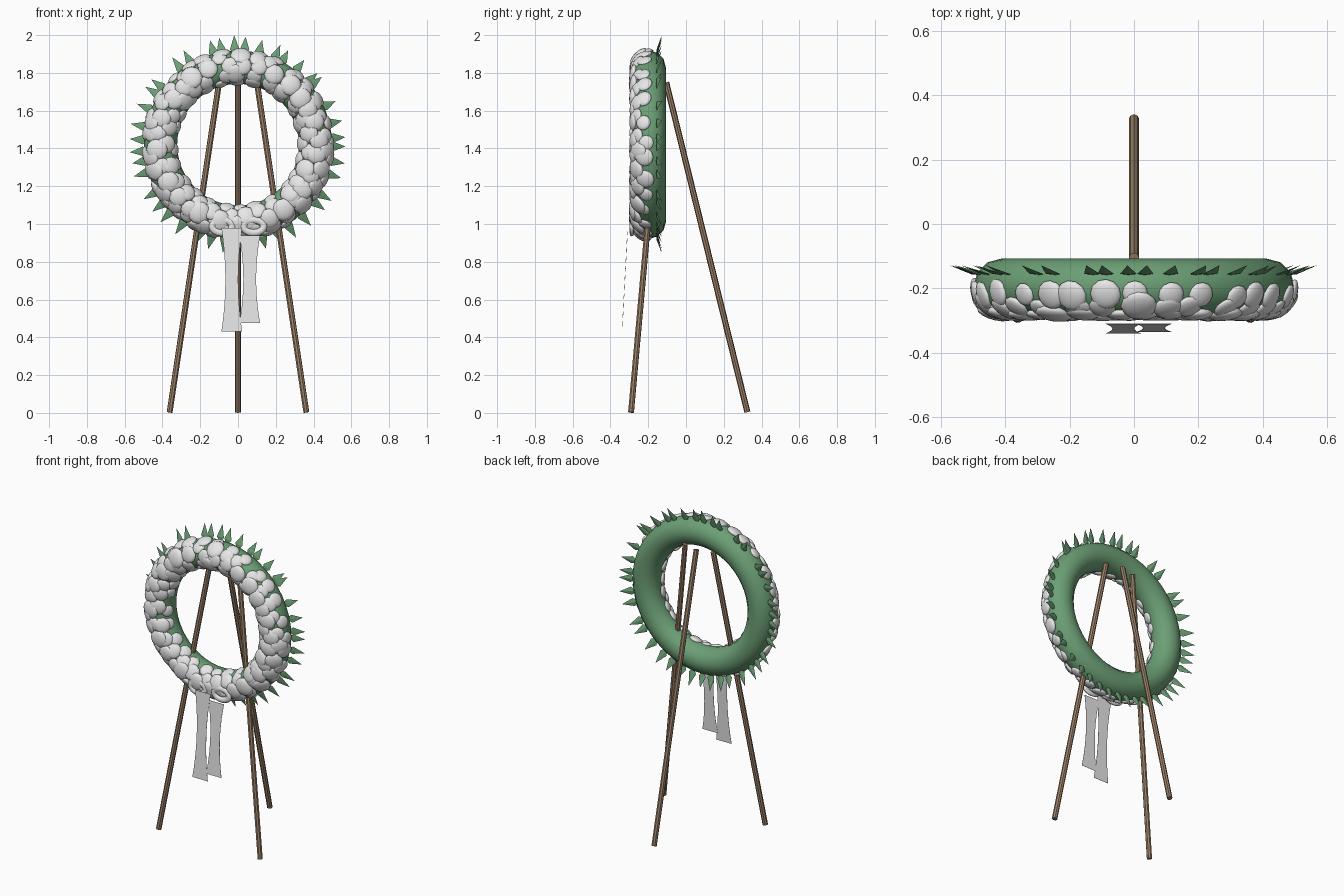
import bpy, bmesh, math, random
from mathutils import Vector, Matrix

if "Cube" in bpy.data.objects:
    bpy.data.objects.remove(bpy.data.objects["Cube"])

random.seed(7)
CZ, CY, R, T = 1.42, -0.195, 0.41, 0.088   # ring centre, ring radius, tube radius


def material(name, rgb):
    m = bpy.data.materials.new(name)
    m.diffuse_color = (*rgb, 1)
    m.use_nodes = True
    m.node_tree.nodes["Principled BSDF"].inputs["Base Color"].default_value = m.diffuse_color
    return m


GREEN = material("moss green", (0.15, 0.35, 0.18))
GREY = material("petal grey", (0.8, 0.8, 0.8))
WOOD = material("stand wood", (0.33, 0.22, 0.14))


def finish(bm, name, mat, smooth=False):
    bmesh.ops.recalc_face_normals(bm, faces=bm.faces)
    for f in bm.faces:
        f.smooth = smooth
    me = bpy.data.meshes.new(name)
    bm.to_mesh(me)
    bm.free()
    me.materials.append(mat)
    ob = bpy.data.objects.new(name, me)
    bpy.context.collection.objects.link(ob)
    return ob


def ring(name, mat, centre, rx, rz, ty, tr, nu, nv):
    """Upright torus facing -y; ty is tube depth, tr is tube radius in the ring plane."""
    bm = bmesh.new()
    rows = []
    for i in range(nu):
        a = 2 * math.pi * i / nu
        row = []
        for j in range(nv):
            b = 2 * math.pi * j / nv
            d = tr * math.cos(b)
            row.append(bm.verts.new((centre[0] + (rx + d) * math.cos(a),
                                     centre[1] + ty * math.sin(b),
                                     centre[2] + (rz + d) * math.sin(a))))
        rows.append(row)
    for i in range(nu):
        p, q = rows[i], rows[(i + 1) % nu]
        for j in range(nv):
            k = (j + 1) % nv
            bm.faces.new((p[j], q[j], q[k], p[k]))
    return finish(bm, name, mat, True)


# Green ring
ring("wreath_ring", GREEN, (0, CY, CZ), R, R, T, T, 48, 12)

# Flattened blossoms in rows around the front half of the tube
bm = bmesh.new()
rows = [(74, 30, 0.036, 0.050), (42, 30, 0.040, 0.056), (8, 30, 0.044, 0.062),
        (-28, 27, 0.040, 0.055), (-62, 24, 0.034, 0.046)]
for phi, count, lo, hi in rows:
    for i in range(count):
        a = 2 * math.pi * (i + random.uniform(-0.25, 0.25)) / count + phi
        p = math.radians(phi + random.uniform(-7, 7))
        radial = Vector((math.cos(a), 0, math.sin(a)))
        n = radial * math.sin(p) + Vector((0, -math.cos(p), 0))
        pos = Vector((0, CY, CZ)) + radial * R + n * (T - 0.004)
        r = random.uniform(lo, hi)
        m = (Matrix.Translation(pos) @ n.to_track_quat('Z', 'Y').to_matrix().to_4x4()
             @ Matrix.Diagonal((r, r, r * 0.38, 1)))
        bmesh.ops.create_uvsphere(bm, u_segments=12, v_segments=8, radius=1, matrix=m)
finish(bm, "blossoms", GREY, True)

# Pointed leaves around the rim, leaning back
bm = bmesh.new()
angles = [105, 100, 92, 86, 77, 67, 62, 52, 42, 39, 24, 13, 4, -1, -10, -18, -31, -37,
          -48, -58, -66, -75, -83, -91, -98, -106, -113, -125, -135, -142, -150,
          -163, -170, -176, 177, 169, 158, 148, 143, 127, 120]
for deg in angles:
    a = math.radians(deg)
    out = Vector((math.cos(a), 0, math.sin(a)))
    side = Vector((-math.sin(a), 0, math.cos(a)))
    tip = 0.58 if deg == 92 else random.uniform(0.565, 0.582)

    def pt(r, s, y):
        return bm.verts.new(Vector((0, y, CZ)) + out * r + side * s)
    base, end = pt(0.465, 0, -0.160), pt(tip, 0, -0.128)
    l, rt = pt(0.505, 0.025, -0.154), pt(0.505, -0.025, -0.154)
    front, back = pt(0.505, 0, -0.156), pt(0.505, 0, -0.148)
    for m in (front, back):
        for s in (l, rt):
            bm.faces.new((base, s, m))
            bm.faces.new((s, end, m))
finish(bm, "rim_leaves", GREEN)


# Tripod legs
def leg(name, top, foot):
    top, foot = Vector(top), Vector(foot)
    d = top - foot
    m = Matrix.Translation((top + foot) / 2) @ d.to_track_quat('Z', 'Y').to_matrix().to_4x4()
    bm = bmesh.new()
    bmesh.ops.create_cone(bm, cap_ends=True, segments=8, radius1=0.016, radius2=0.016,
                          depth=d.length, matrix=m)
    finish(bm, name, WOOD)


leg("back_leg", (0, -0.105, 1.75), (0, 0.325, 0.004))
leg("left_leg", (-0.10, -0.135, 1.75), (-0.362, -0.291, 0.003))
leg("right_leg", (0.10, -0.135, 1.75), (0.362, -0.291, 0.003))

# Bow loops
for name, x in (("left_bow_loop", -0.083), ("right_bow_loop", 0.083)):
    ring(name, GREY, (x, -0.287, 0.987), 0.053, 0.034, 0.012, 0.019, 24, 8)


# Ribbon tails with a pinched waist
def tail(name, x, top, bottom, y_shift):
    bm = bmesh.new()
    prev = None
    for i in range(11):
        t = i / 10
        z = top + (bottom - top) * t
        y = -0.31 - 0.03 * (0.98 - z) / 0.55 + y_shift
        w = 0.034 + 0.021 * (2 * t - 1) ** 2
        cur = [bm.verts.new((x - w, y, z)), bm.verts.new((x + w, y, z))]
        if prev:
            bm.faces.new((prev[0], prev[1], cur[1], cur[0]))
        prev = cur
    ob = finish(bm, name, GREY)
    ob.modifiers.new("thickness", 'SOLIDIFY').thickness = 0.001


tail("left_ribbon_tail", -0.033, 0.98, 0.43, 0.0)
tail("right_ribbon_tail", 0.062, 0.94, 0.475, 0.002)
